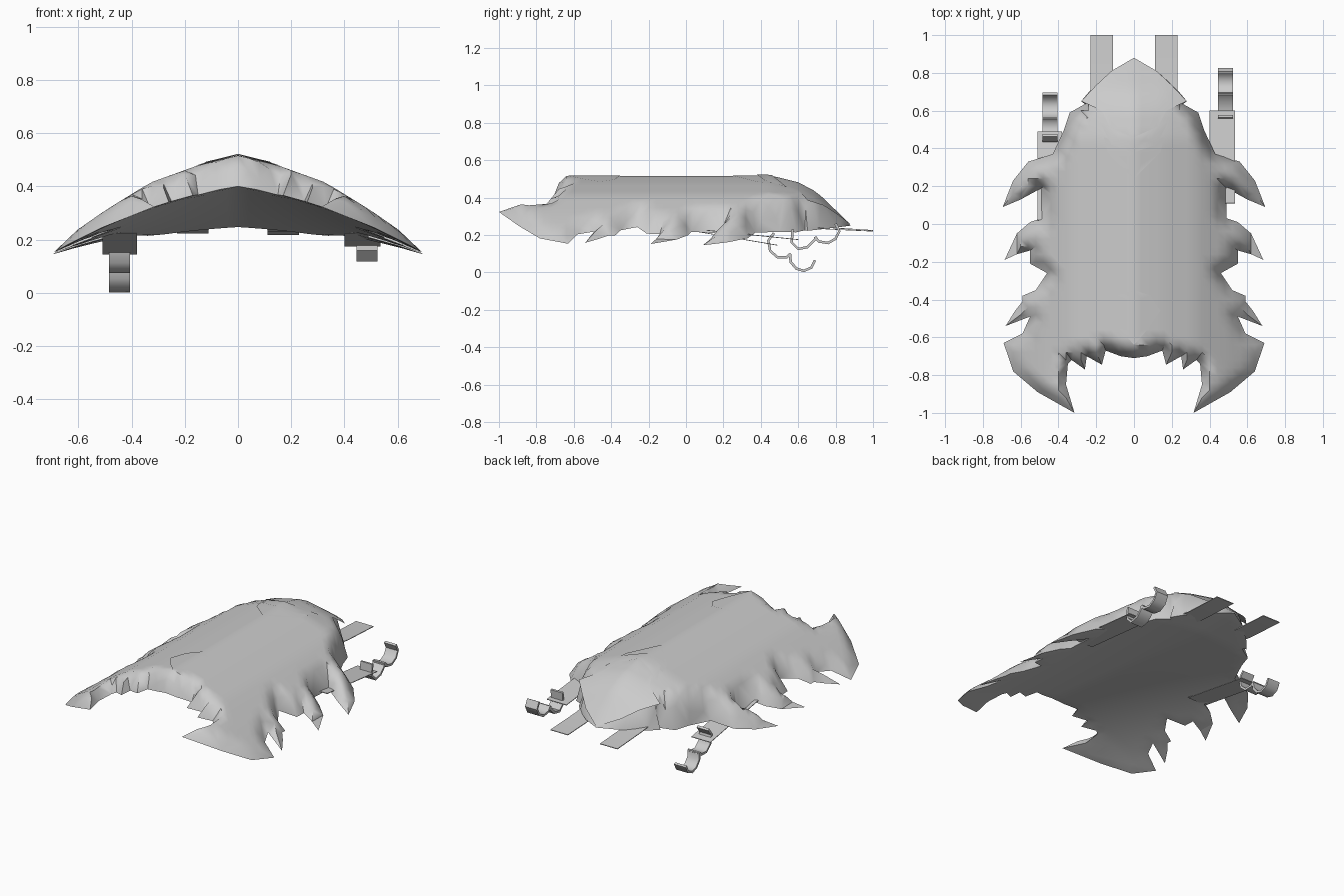
import bpy, bmesh, math
from mathutils import Vector
from mathutils.geometry import delaunay_2d_cdt, intersect_point_line

if "Cube" in bpy.data.objects:
    bpy.data.objects.remove(bpy.data.objects["Cube"])


def interp(table, v):
    if v <= table[0][0]:
        return table[0][1]
    for (a, p), (b, q) in zip(table, table[1:]):
        if v <= b:
            return p + (q - p) * (v - a) / (b - a)
    return table[-1][1]


def finish(name, bm, angle=40):
    me = bpy.data.meshes.new(name)
    bm.to_mesh(me)
    bm.free()
    ob = bpy.data.objects.new(name, me)
    bpy.context.collection.objects.link(ob)
    bpy.ops.object.select_all(action='DESELECT')
    ob.select_set(True)
    bpy.context.view_layer.objects.active = ob
    bpy.ops.object.shade_smooth_by_angle(angle=math.radians(angle))
    return ob


# right half of the ragged hide, from the front point round to the back
HALF = [(0, .88), (.12, .81), (.23, .71), (.28, .65), (.26, .635), (.34, .59),
        (.37, .5), (.43, .37), (.56, .33), (.64, .23), (.695, .09), (.6, .13),
        (.49, .19), (.49, .03), (.55, .01), (.62, -.05), (.685, -.19),
        (.62, -.16), (.55, -.14), (.55, -.21), (.46, -.26), (.52, -.35),
        (.59, -.38), (.59, -.41), (.63, -.46), (.68, -.54), (.55, -.49),
        (.59, -.58), (.69, -.63), (.64, -.78), (.51, -.89), (.315, -1.0),
        (.36, -.85), (.35, -.74), (.33, -.72), (.26, -.77), (.25, -.7),
        (.17, -.745), (.15, -.67), (.07, -.7), (0, -.71)]
CROWN = [(0, .512), (.15, .475), (.33, .41), (.5, .305), (.7, .165)]
SLOPE = [(.45, 1), (.6, .86), (.7, .66), (.88, 0)]


def mirrored(half):
    return half + [(-x, y) for x, y in reversed(half) if abs(x) > 1e-6]


OUTLINE = mirrored(HALF)


def rim_z(x, y):
    t = min(1, max(0, (y + .7) / 1.3))
    x = abs(x)
    return (.40 - .15 * x - .3 * x * x) * (1 - t) + (.25 - .14 * x * x - .06 * x) * t


def edge_dist(x, y, outline):
    p, best = Vector((x, y, 0)), 9
    for i, a in enumerate(outline):
        a, b = Vector((*a, 0)), Vector((*outline[i - 1], 0))
        q, t = intersect_point_line(p, a, b)
        q = a + (b - a) * min(1, max(0, t))
        best = min(best, (p - q).length)
    return best


def top_z(x, y):
    s = min(1, edge_dist(x, y, OUTLINE) / .065)
    s = math.sin(s * math.pi / 2)
    r = rim_z(x, y)
    return r + max(0, interp(CROWN, abs(x)) - r) * min(s, interp(SLOPE, y))


def triangulate(outline, step, margin):
    pts = [Vector(p) for p in outline]
    n = len(pts)
    for i in range(-int(.72 / step), int(.72 / step) + 1):
        for j in range(-int(1 / step), int(1 / step) + 1):
            x, y = i * step, j * step
            inside = False
            for k in range(n):
                (ax, ay), (bx, by) = outline[k], outline[k - 1]
                if (ay > y) != (by > y) and x < ax + (y - ay) * (bx - ax) / (by - ay):
                    inside = not inside
            if inside and edge_dist(x, y, outline) > margin:
                pts.append(Vector((x, y)))
    edges = [(i, (i + 1) % n) for i in range(n)]
    res = delaunay_2d_cdt(pts, edges, [], 1, 1e-5)
    return res[0], res[2]


# main hide: domed top and shallow ridged underside sharing one ragged rim
verts, tris = triangulate(OUTLINE, .04, .014)
bm = bmesh.new()
top, low = [], []
for v in verts:
    rim = edge_dist(v.x, v.y, OUTLINE) < 1e-4
    r = rim_z(v.x, v.y)
    z = top_z(v.x, v.y)
    top.append(bm.verts.new((v.x, v.y, r if rim else z + .004)))
    low.append(top[-1] if rim else bm.verts.new((v.x, v.y, r - .003)))
for t in tris:
    bm.faces.new([top[i] for i in t])
    if not all(low[i] is top[i] for i in t):
        bm.faces.new([low[i] for i in reversed(t)])
bmesh.ops.recalc_face_normals(bm, faces=bm.faces)
finish("hide_cape", bm, 50)


# thin overlapping plates that follow the top of the hide
def plate(name, half, lift):
    vs, fs = triangulate(mirrored(half), .04, .012)
    b = bmesh.new()
    new = []
    for v in vs:
        r = rim_z(v.x, v.y)
        z = r + (interp(CROWN, abs(v.x)) - r) * interp(SLOPE, v.y)
        new.append(b.verts.new((v.x, v.y, z + lift)))
    for f in fs:
        b.faces.new([new[i] for i in f])
    bmesh.ops.recalc_face_normals(b, faces=b.faces)
    finish(name, b)


plate("head_plate", [(0, .88), (.12, .81), (.2, .735), (.28, .65), (.17, .6),
                     (.12, .5), (0, .4)], .006)
plate("neck_plate_upper", [(0, .46), (.18, .54), (.12, .42), (0, .38)], .010)
plate("neck_plate_lower", [(0, .4), (.16, .46), (.14, .38), (0, .24)], .007)
plate("tail_plate", [(0, -.35), (.09, -.38), (.14, -.46), (.08, -.55), (0, -.64)], .007)


# flat bands swept along a side profile of (y, z) points
def band(name, x0, x1, path, thick):
    b = bmesh.new()
    rings = []
    for i, (y, z) in enumerate(path):
        a = Vector(path[max(0, i - 1)])
        c = Vector(path[min(len(path) - 1, i + 1)])
        d = (c - a).normalized() * thick / 2
        rings.append([b.verts.new(p) for p in (
            (x0, y - d.y, z + d.x), (x1, y - d.y, z + d.x),
            (x1, y + d.y, z - d.x), (x0, y + d.y, z - d.x))])
    for r, s in zip(rings, rings[1:]):
        for k in range(4):
            b.faces.new((r[k], r[k - 1], s[k - 1], s[k]))
    b.faces.new(rings[0])
    b.faces.new(rings[-1][::-1])
    bmesh.ops.recalc_face_normals(b, faces=b.faces)
    finish(name, b, 45)


# straps under the hide
band("front_strap_left", -.23, -.11, [(.35, .295), (.75, .24), (1, .224)], .004)
band("front_strap_right", .11, .23, [(.35, .285), (.75, .232), (1, .22)], .004)
band("side_strap_left", -.51, -.38, [(.02, .225), (.49, .145)], .004)
band("side_strap_right", .40, .535, [(.11, .225), (.6, .175)], .004)

# curled hooks at the strap ends
band("hook_left_upper", -.485, -.405, [(.47, .21), (.44, .17), (.45, .115),
     (.49, .08), (.54, .082), (.56, .1)], .014)
band("hook_left_lower", -.485, -.405, [(.555, .1), (.56, .055), (.59, .02),
     (.63, .008), (.67, .025), (.69, .065)], .014)
band("hook_right_upper", .445, .525, [(.57, .23), (.565, .16), (.6, .125),
     (.65, .135), (.69, .175), (.69, .19)], .014)
band("hook_right_lower", .445, .525, [(.69, .19), (.71, .165), (.76, .157),
     (.8, .18), (.82, .22), (.8, .26)], .014)
